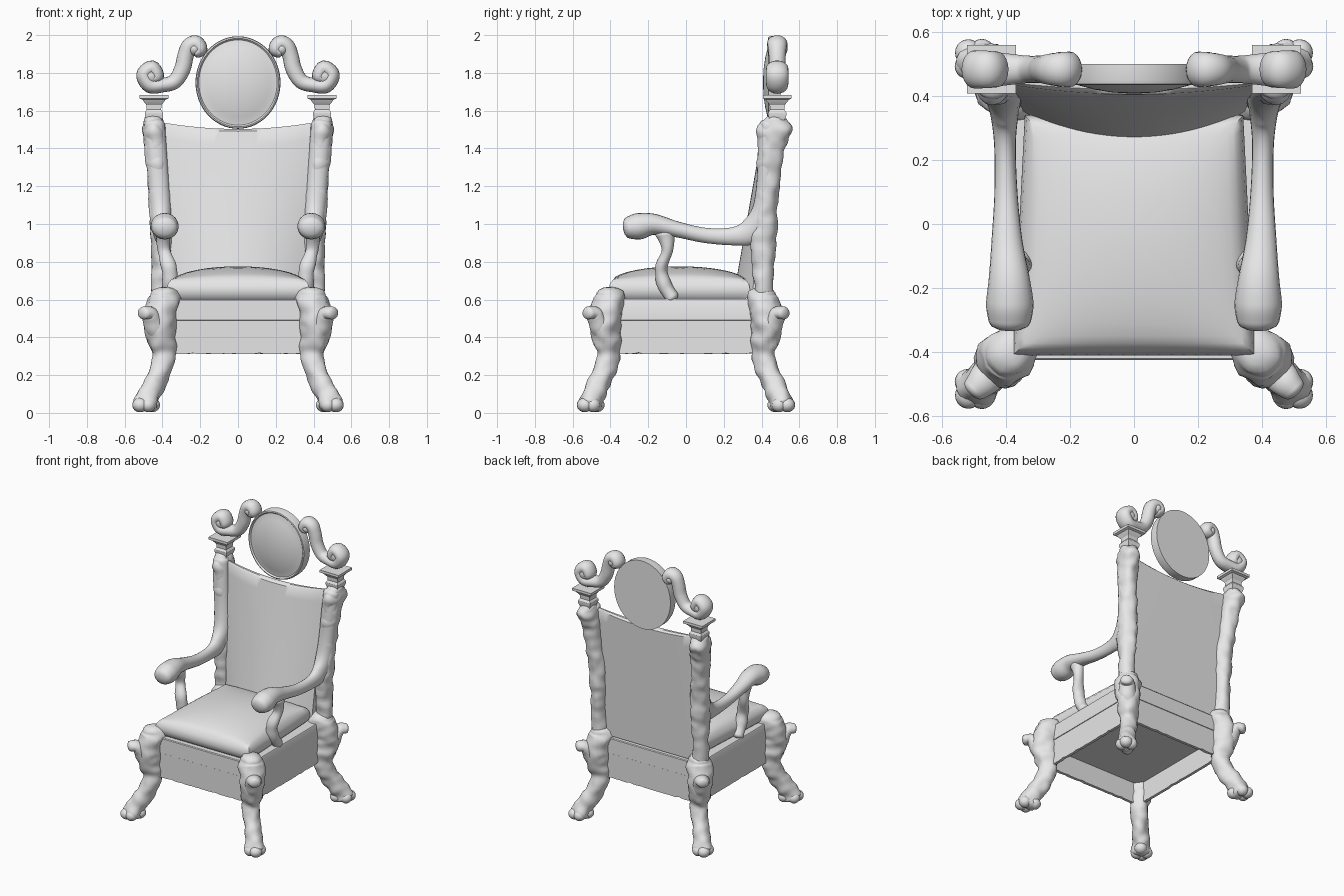
import bpy, bmesh, math
from mathutils import Vector, Matrix, noise

cube = bpy.data.objects.get("Cube")
if cube:
    bpy.data.objects.remove(cube, do_unlink=True)

grey = bpy.data.materials.new("plain_grey")
grey.use_nodes = True
colour = (0.8, 0.8, 0.8, 1)
grey.diffuse_color = colour
for node in grey.node_tree.nodes:
    if node.type == 'BSDF_PRINCIPLED':
        node.inputs["Base Color"].default_value = colour


def finish(name, bm, mirror="", angle=40):
    """Turn a bmesh into a shaded object, mirrored over the named axes."""
    bmesh.ops.recalc_face_normals(bm, faces=bm.faces)
    mesh = bpy.data.meshes.new(name)
    bm.to_mesh(mesh)
    bm.free()
    mesh.materials.append(grey)
    mesh.shade_smooth()
    mesh.set_sharp_from_angle(angle=math.radians(angle))
    obj = bpy.data.objects.new(name, mesh)
    bpy.context.collection.objects.link(obj)
    if mirror:
        mod = obj.modifiers.new("Mirror", 'MIRROR')
        mod.use_axis = ["x" in mirror, "y" in mirror, False]
        mod.use_mirror_merge = False
    return obj


def loft(name, rings, mirror="", angle=40):
    """Skin a list of equal closed rings and cap both ends."""
    bm = bmesh.new()
    loops = [[bm.verts.new(p) for p in ring] for ring in rings]
    n = len(loops[0])
    for a, b in zip(loops, loops[1:]):
        for i in range(n):
            j = (i + 1) % n
            bm.faces.new((a[i], a[j], b[j], b[i]))
    bm.faces.new(loops[0])
    bm.faces.new(loops[-1])
    return finish(name, bm, mirror, angle)


def spline(a, b, c, d, t):
    return 0.5 * (2 * b + (c - a) * t + (2 * a - 5 * b + 4 * c - d) * t * t
                  + (3 * b - a - 3 * c + d) * t ** 3)


def tube(name, stations, side, carve=0.0, mirror="x", sides=20, steps=6):
    """Smooth limb through (x, y, z, side radius, other radius) stations."""
    s = [stations[0]] + stations + [stations[-1]]
    path = []
    for k in range(len(stations) - 1):
        for i in range(steps):
            path.append([spline(*v, i / steps) for v in zip(*s[k:k + 4])])
    path.append(list(stations[-1]))
    points = [Vector(p[:3]) for p in path]
    last = len(path) - 1
    rings = []

    def ring(k, scale=1.0, push=0.0):
        tangent = (points[min(k + 1, last)] - points[max(k - 1, 0)]).normalized()
        u = Vector(side)
        u = (u - tangent * u.dot(tangent)).normalized()
        v = tangent.cross(u)
        ru, rv = path[k][3:]
        centre = points[k] + tangent * push * min(ru, rv)
        out = []
        for i in range(sides):
            a = math.tau * i / sides
            d = (u * math.cos(a) * ru + v * math.sin(a) * rv) * scale
            p = centre + d
            out.append(p + d * carve * noise.noise(p * 17))
        rings.append(out)

    caps = [(math.cos(a), 0.5 * math.sin(a)) for a in (0.5, 1.0, 1.4)]
    for scale, push in reversed(caps):
        ring(0, scale, -push)
    for k in range(last + 1):
        ring(k)
    for scale, push in caps:
        ring(last, scale, push)
    return loft(name, rings, mirror, 60)


def ball(name, centre, radii, mirror="x"):
    bm = bmesh.new()
    bmesh.ops.create_uvsphere(bm, u_segments=20, v_segments=12, radius=1,
                              matrix=Matrix.LocRotScale(Vector(centre), None, Vector(radii)))
    return finish(name, bm, mirror, 60)


def square(hx, hy, z, n=1, cx=0.0, cy=0.0):
    """Rectangle outline with n points on each side."""
    corners = [Vector((cx + a * hx, cy + b * hy, z))
               for a, b in ((-1, -1), (1, -1), (1, 1), (-1, 1))]
    return [corners[k].lerp(corners[(k + 1) % 4], i / n) for k in range(4) for i in range(n)]


# Seat frame: hollow scalloped apron below a plain rail
def scalloped(hx, hy):
    ring = square(hx, hy, 0.312, 40)
    for i, p in enumerate(ring):
        p.z += 0.012 * max(0, noise.noise(Vector((i * 0.45, 0, 0))))
    return ring


loft("apron", [square(0.375, 0.4, 0.47, 40), scalloped(0.375, 0.4),
               scalloped(0.395, 0.42), square(0.395, 0.422, 0.49, 40)])
loft("seat_rail", [square(0.39, 0.415, 0.46), square(0.39, 0.415, 0.488),
                   square(0.398, 0.425, 0.492), square(0.398, 0.425, 0.597),
                   square(0.394, 0.42, 0.602)])

# Pillowed seat cushion, narrower at the back
cushion = []
for z, size in ((0.6, 0.93), (0.615, 0.975), (0.65, 1), (0.685, 0.98), (0.708, 0.93),
                (0, 0.9), (0, 0.84), (0, 0.74), (0, 0.6), (0, 0.45), (0, 0.3), (0, 0.15), (0, 0.04)):
    ring = square(0.36 * size, 0.375 * size, z, 20)
    for p in ring:
        if not z:
            u, v = p.x / 0.335, p.y / 0.349
            p.z = 0.708 + 0.068 * ((1 - u * u) * (1 - v * v)) ** 0.6
        p.x *= 1 - 0.14 * p.y
        p.y -= 0.035
    cushion.append(ring)
loft("seat_cushion", cushion)

# Padded back: bowed leaning front, flat rear, top edge dipping at the middle
back = []
for i in range(25):
    u = i / 12 - 1
    top = 1.503 + 0.032 * u * u
    front, rear = [], []
    for k in range(13):
        s = k / 12
        x, z = u * (0.345 + 0.04 * s), 0.61 + (top - 0.622) * s
        front.append((x, 0.25 + 0.155 * s + u * u * (0.1 - 0.07 * s), z))
        rear.append((x, 0.41 + 0.045 * s, z))
    x = front[-1][0]
    y0, y1 = front[-1][1], rear[-1][1]
    crown = [(x, y0 + (y1 - y0) * t, top) for t in (0.3, 0.7)]
    back.append(front + crown + rear[::-1])
loft("back_panel", back)

# Oval medallion: thin raised rim around a swelling face
medallion = []
for y, size in ((0.5, 1), (0.45, 1), (0.437, 0.985), (0.434, 0.955), (0.443, 0.92),
                (0.442, 0.88), (0.432, 0.75), (0.42, 0.55), (0.411, 0.3), (0.408, 0.08)):
    medallion.append([(0.225 * size * math.cos(a), y, 1.749 + 0.245 * size * math.sin(a))
                      for a in (math.tau * i / 64 for i in range(64))])
loft("medallion", medallion)

# Carved back posts
tube("back_posts", [(0.4, 0.415, 0.58, 0.055, 0.05), (0.405, 0.41, 0.75, 0.052, 0.055),
                    (0.405, 0.41, 0.93, 0.058, 0.07), (0.41, 0.425, 1.08, 0.062, 0.06),
                    (0.42, 0.44, 1.25, 0.06, 0.06), (0.435, 0.45, 1.4, 0.062, 0.07),
                    (0.445, 0.472, 1.5, 0.062, 0.09), (0.445, 0.478, 1.55, 0.052, 0.06)],
     (1, 0, 0), carve=0.22, steps=9)

# Square capitals on the posts
loft("post_capitals", [square(h, h, z, cx=0.445, cy=0.483) for h, z in (
    (0.04, 1.55), (0.048, 1.575), (0.048, 1.59), (0.038, 1.605), (0.04, 1.63),
    (0.056, 1.65), (0.06, 1.658), (0.076, 1.664), (0.076, 1.682))], "x", 20)

# Double scrolls on the crest
tube("crest_scrolls", [(0.47, 0.483, 1.77, 0.045, 0.025), (0.428, 0.483, 1.78, 0.055, 0.036),
                       (0.455, 0.483, 1.826, 0.058, 0.04), (0.497, 0.483, 1.79, 0.06, 0.042),
                       (0.465, 0.483, 1.735, 0.058, 0.042), (0.4, 0.483, 1.735, 0.05, 0.038),
                       (0.335, 0.483, 1.755, 0.043, 0.04), (0.295, 0.483, 1.82, 0.043, 0.043),
                       (0.278, 0.483, 1.89, 0.045, 0.043), (0.258, 0.483, 1.942, 0.05, 0.042),
                       (0.222, 0.483, 1.956, 0.054, 0.042), (0.2, 0.483, 1.925, 0.055, 0.038),
                       (0.225, 0.483, 1.905, 0.048, 0.028)], (0, 1, 0))
ball("lower_scroll_eyes", (0.462, 0.483, 1.785), (0.055, 0.056, 0.055))
ball("upper_scroll_eyes", (0.23, 0.483, 1.928), (0.04, 0.055, 0.04))

# Arms with rounded hand rests, sweeping up the front of the posts
tube("arms", [(0.388, -0.305, 0.98, 0.066, 0.058), (0.388, -0.25, 0.988, 0.074, 0.07),
              (0.39, -0.17, 0.998, 0.064, 0.056), (0.397, -0.05, 0.972, 0.048, 0.042),
              (0.4, 0.1, 0.94, 0.036, 0.04), (0.403, 0.25, 0.935, 0.034, 0.048),
              (0.405, 0.35, 0.965, 0.045, 0.07), (0.408, 0.405, 1.06, 0.056, 0.06),
              (0.418, 0.42, 1.2, 0.056, 0.048), (0.432, 0.428, 1.38, 0.056, 0.048),
              (0.442, 0.44, 1.53, 0.055, 0.05)], (1, 0, 0))
tube("arm_supports", [(0.395, -0.11, 0.95, 0.04, 0.055), (0.39, -0.1, 0.86, 0.034, 0.03),
                      (0.365, -0.13, 0.76, 0.04, 0.035), (0.36, -0.11, 0.67, 0.04, 0.038),
                      (0.37, -0.07, 0.61, 0.035, 0.035)], (1, 0, 0), carve=0.15)

# Carved cabriole legs splayed on the diagonals, with a leaf curling off each knee
shift = 0.018


def diagonal(stations):
    return [(d, -d - shift, z, a, b) for d, z, a, b in stations]


leg = [(0.49, 0.045, 0.062, 0.065), (0.47, 0.1, 0.055, 0.062), (0.425, 0.19, 0.054, 0.062),
       (0.395, 0.29, 0.057, 0.065), (0.405, 0.4, 0.072, 0.08), (0.41, 0.5, 0.08, 0.085),
       (0.388, 0.59, 0.082, 0.09), (0.385, 0.632, 0.07, 0.075)]
tube("legs", diagonal(leg), (1, 1, 0), 0.22, "xy", steps=8)
tube("knee_leaves", diagonal([(0.42, 0.4, 0.05, 0.05), (0.445, 0.47, 0.055, 0.05),
                              (0.47, 0.525, 0.05, 0.04), (0.5, 0.53, 0.04, 0.036)]),
     (1, 1, 0), 0.15, "xy")
for part, dx, dy, size in (("middle", 0.517, 0.517, 0.042), ("outer", 0.52, 0.475, 0.04),
                           ("inner", 0.475, 0.52, 0.04), ("heel", 0.455, 0.455, 0.042)):
    ball("paw_" + part, (dx, -dy - shift, 0.042), (size, size, 0.038), "xy")
